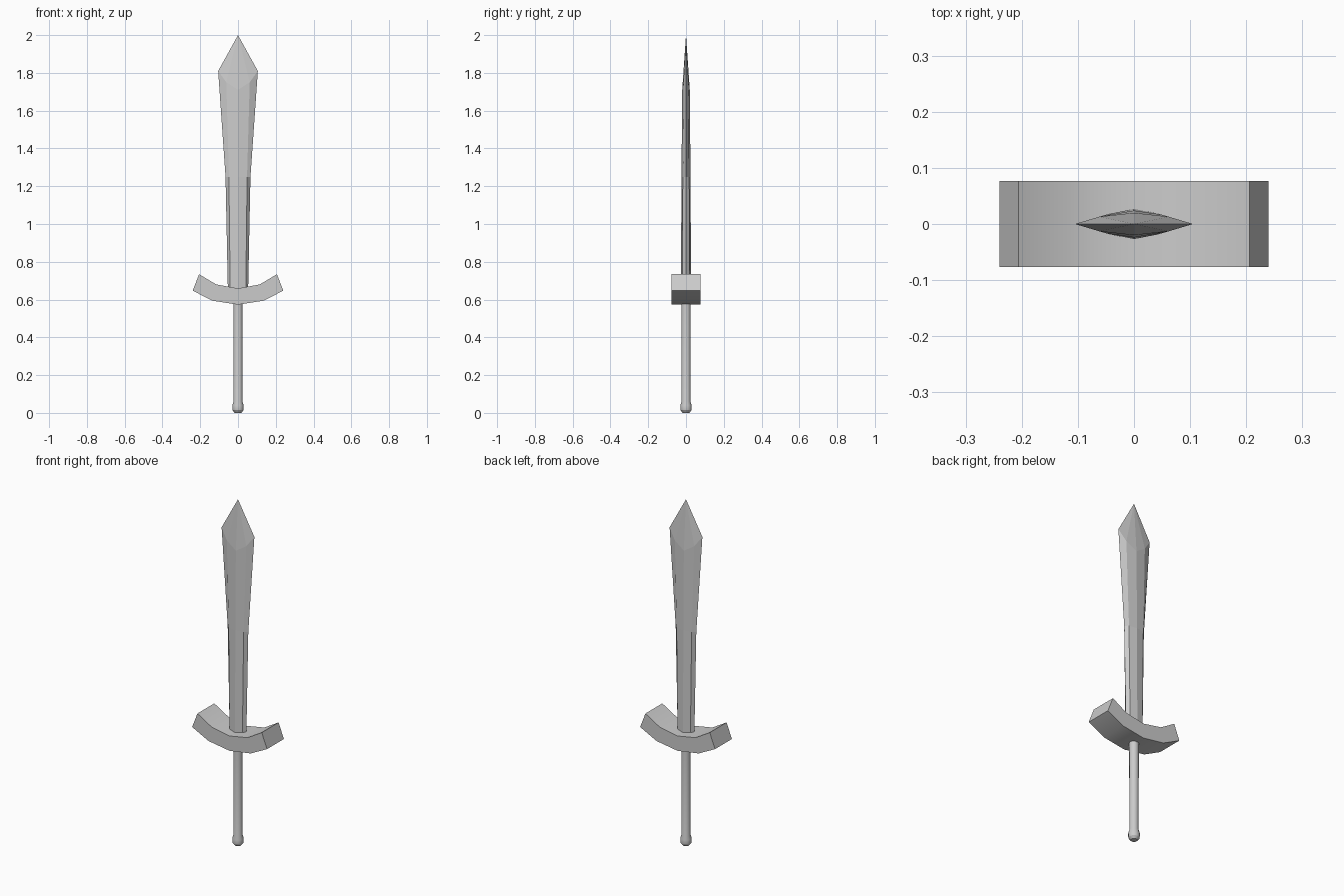
import bpy, bmesh, math

if "Cube" in bpy.data.objects:
    bpy.data.objects.remove(bpy.data.objects["Cube"])


def make_object(name, bm, smooth_angle=None):
    bmesh.ops.recalc_face_normals(bm, faces=bm.faces)
    mesh = bpy.data.meshes.new(name)
    bm.to_mesh(mesh)
    bm.free()
    obj = bpy.data.objects.new(name, mesh)
    bpy.context.collection.objects.link(obj)
    if smooth_angle:
        bpy.ops.object.select_all(action='DESELECT')
        obj.select_set(True)
        bpy.context.view_layer.objects.active = obj
        bpy.ops.object.shade_smooth_by_angle(angle=math.radians(smooth_angle))
    return obj


def loft(bm, rings, cap_top=True):
    loops = [[bm.verts.new(p) for p in ring] for ring in rings]
    for a, b in zip(loops, loops[1:]):
        for i in range(len(a)):
            j = (i + 1) % len(a)
            bm.faces.new((a[i], a[j], b[j], b[i]))
    bm.faces.new(loops[0][::-1])
    if cap_top:
        bm.faces.new(loops[-1])
    return loops


def blade_ring(edge, mid, ridge):
    """Eight-sided section from (x, z) edge, (x, y, z) bevel, (y, z) ridge."""
    (ex, ez), (mx, my, mz), (ry, rz) = edge, mid, ridge
    return [(ex, 0, ez), (mx, my, mz), (0, ry, rz), (-mx, my, mz),
            (-ex, 0, ez), (-mx, -my, mz), (0, -ry, rz), (mx, -my, mz)]


# Blade: widens upward to the shoulders, then comes to a point
bm = bmesh.new()
rings = [
    blade_ring((0.053, 0.62), (0.041, 0.019, 0.62), (0.027, 0.62)),
    blade_ring((0.066, 1.25), (0.048, 0.017, 1.25), (0.024, 1.25)),
    blade_ring((0.105, 1.81), (0.062, 0.013, 1.75), (0.020, 1.71)),
]
loops = loft(bm, rings, cap_top=False)
tip = bm.verts.new((0, 0, 2.0))
for i in range(8):
    bm.faces.new((loops[-1][i], loops[-1][(i + 1) % 8], tip))
make_object("blade", bm)

# Guard: upturned bar, mirrored profile extruded front to back
bm = bmesh.new()
lower = [(0, 0.573), (0.135, 0.594), (0.24, 0.647)]
upper = [(0.206, 0.734), (0.115, 0.68), (0, 0.659)]
half = lower + upper
profile = half + [(-x, z) for x, z in reversed(half) if x > 0]
loft(bm, [[(x, y, z) for x, z in profile] for y in (-0.077, 0.077)])
make_object("guard", bm, 30)

# Grip with flared pommel: turned profile of (radius, z)
bm = bmesh.new()
sides = 16
turned = [(0.018, 0.0), (0.029, 0.014), (0.030, 0.022), (0.030, 0.040),
          (0.024, 0.060), (0.025, 0.62)]
loft(bm, [[(r * math.cos(2 * math.pi * i / sides),
            r * math.sin(2 * math.pi * i / sides), z) for i in range(sides)]
          for r, z in turned])
make_object("grip", bm, 30)
